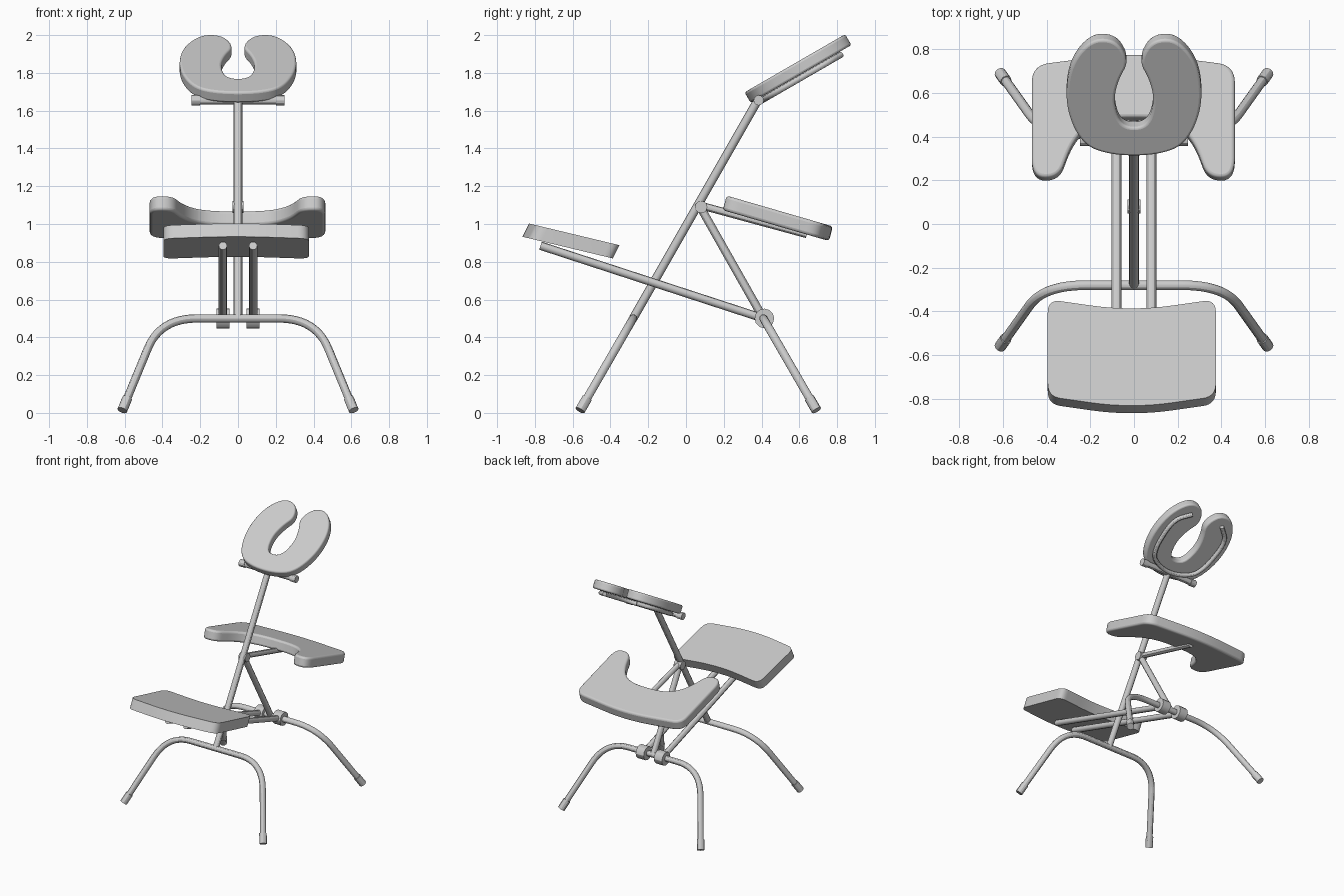
import bpy, bmesh
from mathutils import Vector

cube = bpy.data.objects.get("Cube")
if cube:
    bpy.data.objects.remove(cube, do_unlink=True)

grey = bpy.data.materials.new("light_grey")
grey.use_nodes = True
colour = (0.6, 0.6, 0.6, 1)
grey.diffuse_color = colour
grey.node_tree.nodes["Principled BSDF"].inputs["Base Color"].default_value = colour


def add(name, mesh):
    ob = bpy.data.objects.new(name, mesh)
    bpy.context.collection.objects.link(ob)
    mesh.materials.clear()
    mesh.materials.append(grey)
    bpy.ops.object.select_all(action='DESELECT')
    ob.select_set(True)
    bpy.context.view_layer.objects.active = ob
    bpy.ops.object.shade_smooth_by_angle()
    return ob


def fillet(points, closed, steps=8):
    """Round the corners of a path of (position, corner length)."""
    out, n = [], len(points)
    for i, (p, d) in enumerate(points):
        if not closed and i in (0, n - 1):
            out.append(p)
            continue
        a, b = points[i - 1][0] - p, points[(i + 1) % n][0] - p
        start = p + a.normalized() * min(d, a.length * 0.49)
        end = p + b.normalized() * min(d, b.length * 0.49)
        for k in range(steps + 1):
            t = k / steps
            out.append(start * (1 - t) ** 2 + p * 2 * t * (1 - t) + end * t * t)
    return out


def mirrored(half, centre=0):
    """Complete a right half, given as (x, y, corner), with its left half."""
    full = half + [(-x, y, d) for x, y, d in reversed(half) if x > 0]
    return [(Vector((x + centre, y, 0)), d) for x, y, d in full]


def tube(name, path, radius):
    cu = bpy.data.curves.new(name, 'CURVE')
    cu.dimensions = '3D'
    cu.bevel_depth, cu.bevel_resolution, cu.use_fill_caps = radius, 4, True
    sp = cu.splines.new('POLY')
    sp.points.add(len(path) - 1)
    for pt, co in zip(sp.points, path):
        pt.co = (*co, 1)
    tmp = bpy.data.objects.new(name + "_path", cu)
    bpy.context.collection.objects.link(tmp)
    bpy.context.view_layer.update()
    mesh = bpy.data.meshes.new_from_object(
        tmp.evaluated_get(bpy.context.evaluated_depsgraph_get()))
    bpy.data.objects.remove(tmp, do_unlink=True)
    return add(name, mesh)


def cushion(name, outline, height, push, bevel):
    """Flat sloping outline pushed along a vector into a pad."""
    bm = bmesh.new()
    top = [bm.verts.new((p.x, p.y, height(p.y))) for p in fillet(outline, True)]
    face = bm.faces.new(top)
    ext = bmesh.ops.extrude_face_region(bm, geom=[face], use_keep_orig=True)
    moved = [v for v in ext["geom"] if isinstance(v, bmesh.types.BMVert)]
    bmesh.ops.translate(bm, verts=moved, vec=push)
    bmesh.ops.recalc_face_normals(bm, faces=bm.faces)
    mesh = bpy.data.meshes.new(name)
    bm.to_mesh(mesh)
    bm.free()
    ob = add(name, mesh)
    if bevel:
        mod = ob.modifiers.new("soft_edge", 'BEVEL')
        mod.width, mod.segments, mod.angle_limit = bevel, 3, 0.9
    return ob


# Front and back leg hoops, leaning towards each other
leg_half = [(0.61, 0.02, 0), (0.412, 0.5, 0.195)]
for label, y_bar, lean in (("front", -0.28, -1), ("back", 0.41, 1)):
    hoop = [(Vector((p.x, y_bar + lean * 0.577 * (0.5 - p.y), p.y)), d)
            for p, d in mirrored(leg_half)]
    tube(label + "_leg_hoop", fillet(hoop, False, 12), 0.022)
    for side, k in (("left", 0), ("right", -1)):
        foot = hoop[k][0]
        up = (hoop[1 if k == 0 else -2][0] - foot).normalized()
        tube(f"{label}_{side}_foot_cap", [foot - up * 0.008, foot + up * 0.07], 0.027)

# Central post, back strut and armrest support
apex = Vector((0, 0.07, 1.1))
tube("main_post", [(0, -0.28, 0.5), (0, 0.38, 1.655)], 0.023)
tube("back_strut", [(0, 0.41, 0.5), apex], 0.022)
tube("armrest_support", [apex, (0, 0.64, 0.945)], 0.02)
tube("apex_joint", [(-0.03, 0.08, 1.09), (0.03, 0.08, 1.09)], 0.033)

# Seat rails and their clamps on the back hoop
for side, x in (("left", 0.08), ("right", -0.08)):
    tube(side + "_seat_rail", [(x, -0.77, 0.885), (x, 0.41, 0.5)], 0.022)
    tube(side + "_rail_clamp", [(x - 0.035, 0.415, 0.5), (x + 0.035, 0.415, 0.5)], 0.052)

# Seat
seat = [(0, -0.845, 0.25), (0.385, -0.79, 0.06),
        (0.385, -0.345, 0.06), (0, -0.4, 0.25)]
cushion("seat", mirrored(seat, -0.01), lambda y: 1.0 - 0.24 * (y + 0.82),
        (0, -0.035, -0.07), 0)

# Crescent armrest
armrest = [(0, 0.79, 0.2), (0.465, 0.73, 0.08), (0.465, 0.215, 0.09),
           (0.34, 0.215, 0.06), (0.27, 0.4, 0.12), (0.15, 0.49, 0.12)]
cushion("armrest", mirrored(armrest, -0.003), lambda y: 1.14 - 0.29 * (y - 0.25),
        (0, -0.02, -0.077), 0.015)

# Horseshoe face cushion
face_pad = [(0.1, 0.31, 1), (0.24, 0.36, 1), (0.315, 0.53, 1), (0.3, 0.72, 1),
            (0.2, 0.845, 1), (0.08, 0.84, 1), (0.022, 0.74, 1),
            (0.07, 0.66, 1), (0.095, 0.56, 1), (0.06, 0.44, 1)]
cushion("face_cushion", mirrored(face_pad), lambda y: 1.7 + 0.577 * (y - 0.315),
        (0, 0.033, -0.057), 0.012)

# Bent support under the face cushion
bow = [(0.14, 0.82, 0), (0.25, 0.74, 0.1), (0.23, 0.47, 0.15), (0.08, 0.4, 0.1)]
path = [Vector((p.x, p.y, 1.665 + 0.577 * (p.y - 0.42)))
        for p in fillet(mirrored(bow), False)]
tube("face_cushion_bow", path, 0.016)

# Crossbar at the top of the post, with end grips
tube("top_crossbar", [(-0.24, 0.385, 1.655), (0.24, 0.385, 1.655)], 0.022)
for side, s in (("left", 1), ("right", -1)):
    tube(side + "_crossbar_grip", [(s * 0.2, 0.385, 1.655), (s * 0.247, 0.385, 1.655)], 0.027)
